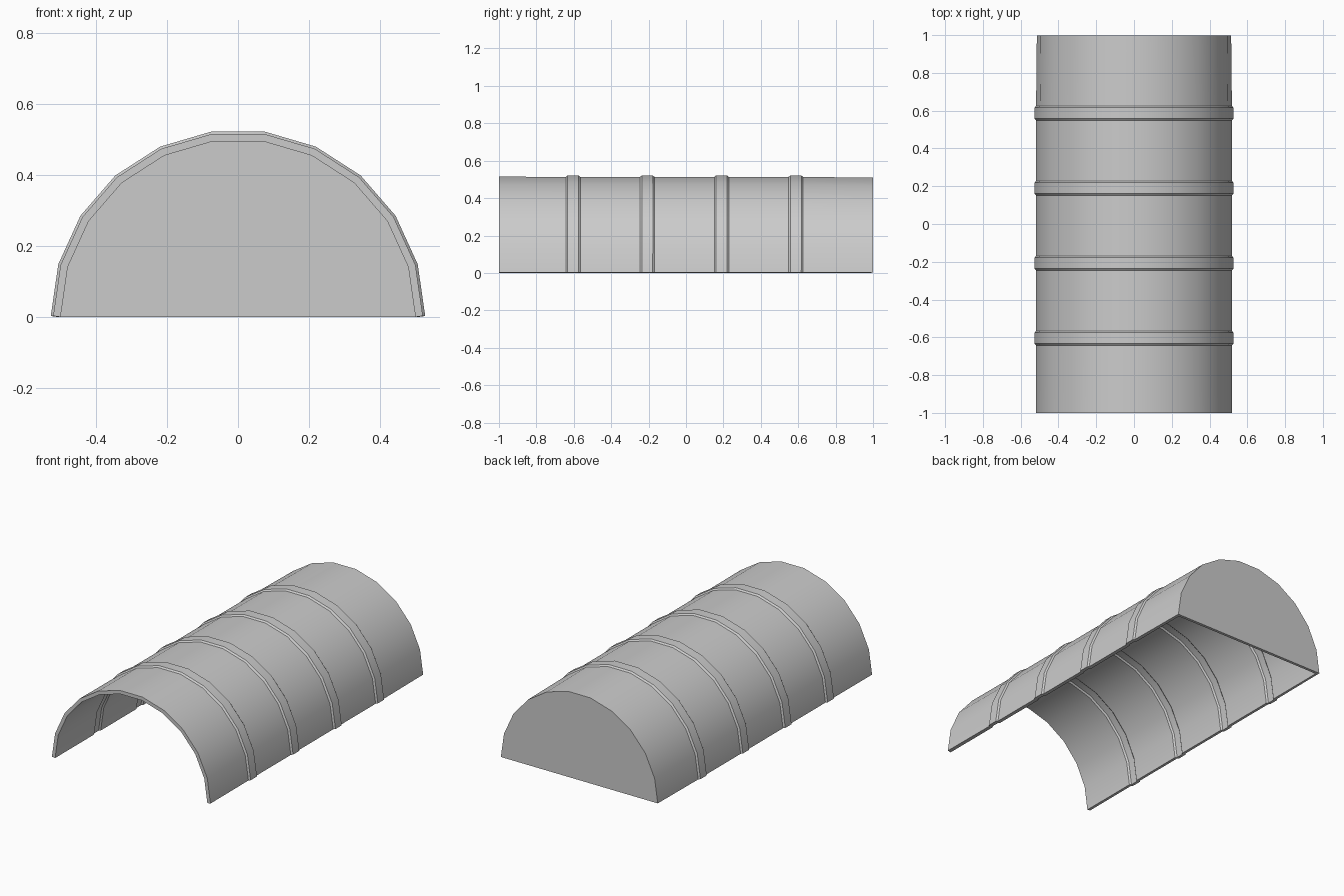
import bpy, bmesh
from math import sin, cos, pi, radians

if "Cube" in bpy.data.objects:
    bpy.data.objects.remove(bpy.data.objects["Cube"])

SEGMENTS = 11        # facets round the half circle
RADIUS = 0.499       # inner radius
RIB_HEIGHT = 0.008
THICKNESS = 0.021
BACK = 0.985         # inner side of the end wall

# Lengthwise profile (y, radius) with four raised ribs
profile = [(-1.0, RADIUS)]
for i in range(4):
    c = -0.604 + i * 0.397
    profile += [(c - 0.031, RADIUS), (c - 0.022, RADIUS + RIB_HEIGHT),
                (c + 0.022, RADIUS + RIB_HEIGHT), (c + 0.031, RADIUS)]
profile.append((BACK, RADIUS))

# Vaulted sheet, closed by a flat wall at the back
bm = bmesh.new()
arches = [[bm.verts.new((r * cos(pi * k / SEGMENTS), y, r * sin(pi * k / SEGMENTS)))
           for k in range(SEGMENTS + 1)] for y, r in profile]
for a, b in zip(arches, arches[1:]):
    for k in range(SEGMENTS):
        bm.faces.new((a[k], b[k], b[k + 1], a[k + 1]))
bm.faces.new(arches[-1])
bmesh.ops.recalc_face_normals(bm, faces=bm.faces)
bm.faces.ensure_lookup_table()
bm.normal_update()
# Make sure normals face outwards so the sheet thickens outwards
if bm.faces[-1].normal.y < 0:
    bmesh.ops.reverse_faces(bm, faces=bm.faces)

mesh = bpy.data.meshes.new("ribbed_half_pipe_shelter")
bm.to_mesh(mesh)
bm.free()
shelter = bpy.data.objects.new("ribbed_half_pipe_shelter", mesh)
bpy.context.collection.objects.link(shelter)
bpy.context.view_layer.objects.active = shelter
shelter.select_set(True)

# Sheet thickness
solid = shelter.modifiers.new("thickness", "SOLIDIFY")
solid.thickness = THICKNESS
solid.offset = 1
bpy.ops.object.modifier_apply(modifier=solid.name)
bpy.ops.object.shade_smooth_by_angle(angle=radians(30))
